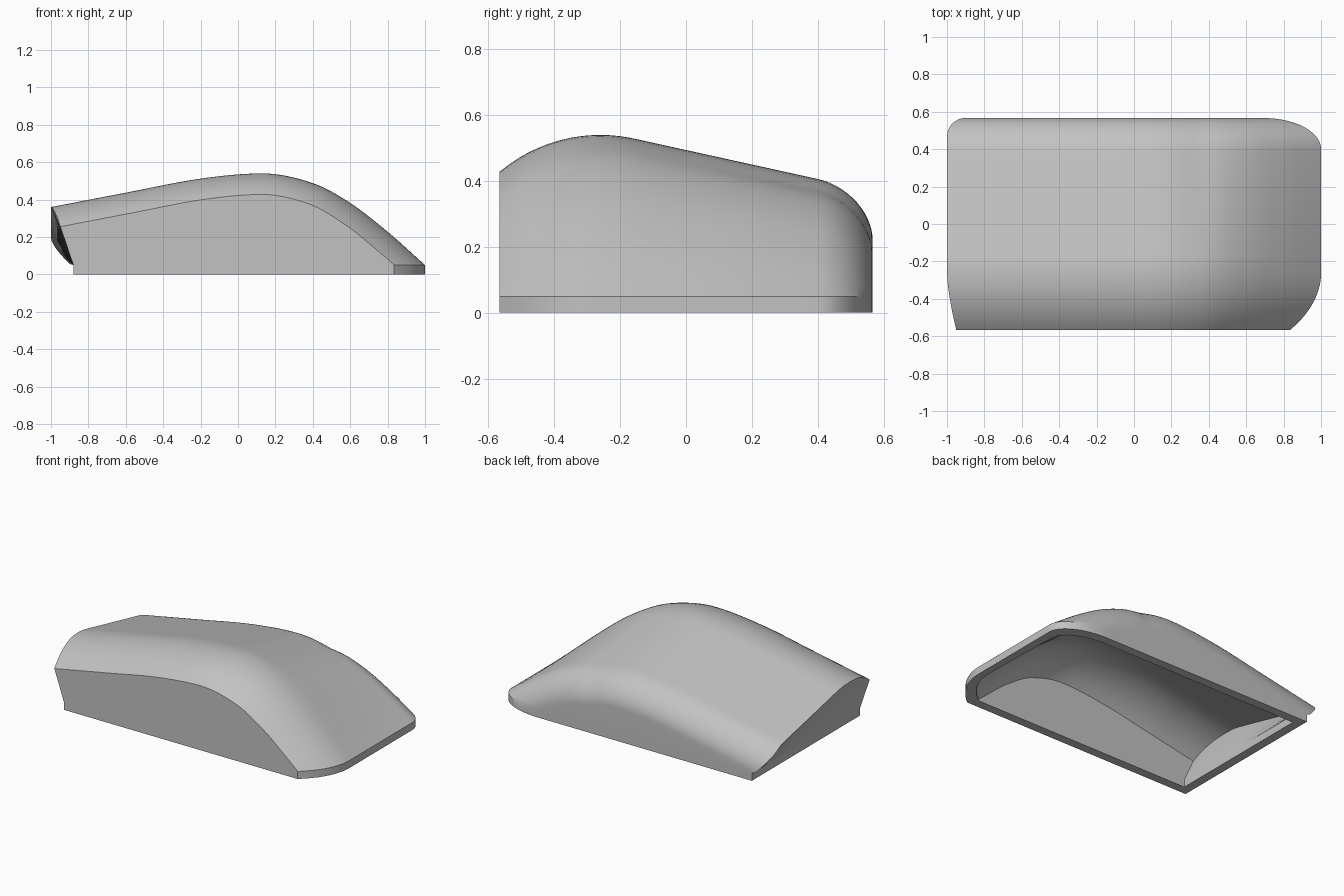
import bpy
import bmesh
import math

cube = bpy.data.objects.get("Cube")
if cube:
    bpy.data.objects.remove(cube, do_unlink=True)

HALF_DEPTH = 0.567
BASE = 0.05          # height of the straight lower band
FOOT_X = -0.88       # foot of the undercut end wall
RIDGE_Y = -0.26
THICK = 0.06
STEPS = 48

# Long ridge profile (x, z)
RIDGE = [(-1, .36), (-.6, .437), (-.2, .512), (.13, .54), (.4, .488),
         (.6, .382), (.8, .228), (1, .05)]


def slope_at(i):
    a, b = RIDGE[max(i - 1, 0)], RIDGE[min(i + 1, len(RIDGE) - 1)]
    return (b[1] - a[1]) / (b[0] - a[0])


def ridge(x):
    """Smooth Hermite curve through the ridge points."""
    i = 0
    while i < len(RIDGE) - 2 and x > RIDGE[i + 1][0]:
        i += 1
    (x0, z0), (x1, z1) = RIDGE[i], RIDGE[i + 1]
    w = x1 - x0
    t = (x - x0) / w
    m0 = 0 if i == 3 else slope_at(i)
    m1 = 0 if i == 2 else slope_at(i + 1)
    return (z0 * (1 + 2 * t) * (1 - t) ** 2 + m0 * w * t * (1 - t) ** 2
            + z1 * t * t * (3 - 2 * t) + m1 * w * t * t * (t - 1))


def stretch(x):
    """Lengthens vertical offsets where the ridge is steep."""
    e = 0.01
    s = (ridge(min(x + e, 1)) - ridge(max(x - e, -1))) / (2 * e)
    return math.sqrt(1 + s * s)


def surface(x, y):
    """Height of the outer skin."""
    radius, joint = 0.475, 0.105
    d = y - RIDGE_Y
    arc = radius - math.sqrt(radius ** 2 - min(d, joint) ** 2)
    if d < 0:
        return ridge(x) - arc * stretch(x)
    tilt = arc + 0.22 * max(0, d - joint)
    level = min(1, max(0, (1 - x) / 0.65))
    s = min(1, max(0, (y - 0.4) / (HALF_DEPTH - 0.4)))
    fillet = 0.15 * (1 - math.sqrt(1 - s * s))
    return ridge(x) - tilt * level - fillet * stretch(x)


def end_x(y):
    """Plan outline of the tall end."""
    if y < RIDGE_Y:
        return -1 + 0.05 * ((RIDGE_Y - y) / (HALF_DEPTH + RIDGE_Y)) ** 1.5
    s = min(1, max(0, (y - 0.467) / 0.1))
    return -1 + 0.1 * (1 - math.sqrt(1 - s * s))


def nose_x(y, thick, floor):
    """Where the skin comes down to the base band."""
    lo, hi = 0.2, 1.0
    for _ in range(30):
        mid = (lo + hi) / 2
        if surface(mid, y) - thick * stretch(mid) > floor:
            lo = mid
        else:
            hi = mid
    return hi


# Cross stations, packed tightly around the rear fillet
stations = [-HALF_DEPTH + (0.4 + HALF_DEPTH) * i / 32 for i in range(32)]
stations += [0.4 + (HALF_DEPTH - 0.4) * math.sin(math.pi / 2 * i / 14)
             for i in range(15)]
bm = bmesh.new()


def skin(thick):
    """One skin with its walls; returns the bottom loop."""
    floor = BASE if thick == 0 else 0.01
    squeeze = (HALF_DEPTH - thick) / HALF_DEPTH
    grid, plan = [], []
    for y in stations:
        x0, x1 = end_x(y) + thick, nose_x(y, thick, floor)
        row = []
        for i in range(STEPS + 1):
            x = x0 + (x1 - x0) * i / STEPS
            z = max(floor, surface(x, y) - thick * stretch(x))
            row.append(bm.verts.new((x, y * squeeze, z)))
        grid.append(row)
        plan.append(x1)
    last = len(grid) - 1
    for j in range(last):
        for i in range(STEPS):
            bm.faces.new((grid[j][i], grid[j][i + 1],
                          grid[j + 1][i + 1], grid[j + 1][i]))
    # Walls from the skin's border to the ground
    border = [(0, i) for i in range(STEPS)]
    border += [(j, STEPS) for j in range(last)]
    border += [(last, i) for i in range(STEPS, 0, -1)]
    border += [(j, 0) for j in range(last, 0, -1)]
    loops = [[grid[j][i] for j, i in border], [], []]
    foot = FOOT_X + thick
    for j, i in border:
        top = grid[j][i].co
        x = foot + (plan[j] - foot) * i / STEPS
        loops[1].append(bm.verts.new((x, top.y, min(BASE, top.z))))
        loops[2].append(bm.verts.new((x, top.y, 0)))
    bridge(loops[0], loops[1])
    bridge(loops[1], loops[2])
    return loops[2]


def bridge(a, b):
    for k in range(len(a)):
        n = (k + 1) % len(a)
        bm.faces.new((a[k], b[k], b[n], a[n]))


# Hollow cover: outer skin, inner skin, flat bottom rim
bridge(skin(0), skin(THICK))
bmesh.ops.remove_doubles(bm, verts=bm.verts[:], dist=0.0002)
bmesh.ops.recalc_face_normals(bm, faces=bm.faces[:])
mesh = bpy.data.meshes.new("shell_cover")
bm.to_mesh(mesh)
bm.free()

cover = bpy.data.objects.new("shell_cover", mesh)
bpy.context.scene.collection.objects.link(cover)

grey = bpy.data.materials.new("light_grey")
grey.use_nodes = True
colour = (0.54, 0.54, 0.54, 1)
grey.diffuse_color = colour
grey.node_tree.nodes["Principled BSDF"].inputs["Base Color"].default_value = colour
mesh.materials.append(grey)

bpy.ops.object.select_all(action='DESELECT')
cover.select_set(True)
bpy.context.view_layer.objects.active = cover
bpy.ops.object.shade_smooth_by_angle(angle=math.radians(30))
